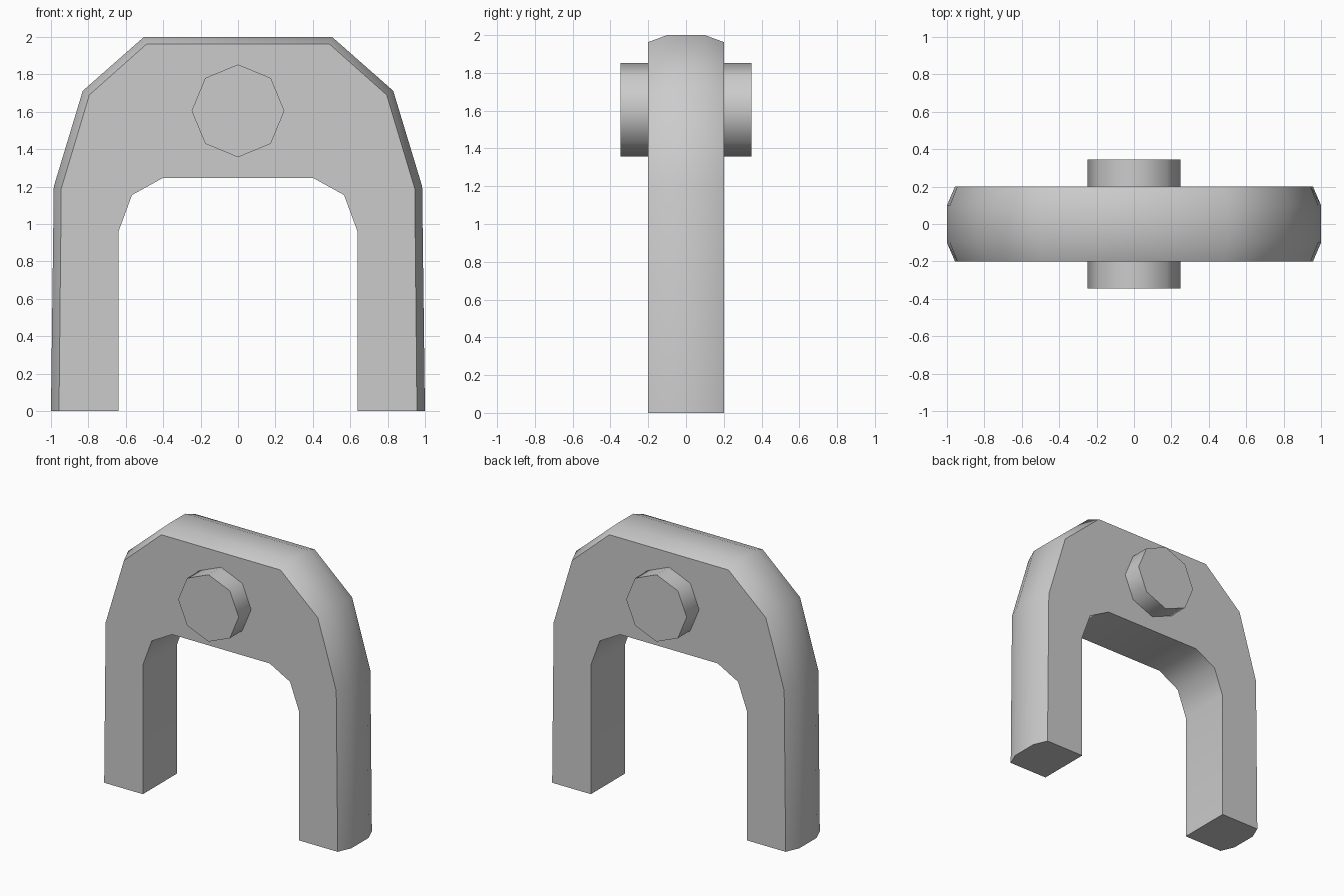
import bpy, bmesh
from math import radians

if "Cube" in bpy.data.objects:
    bpy.data.objects.remove(bpy.data.objects["Cube"])


def smooth(obj):
    bpy.ops.object.select_all(action='DESELECT')
    obj.select_set(True)
    bpy.context.view_layer.objects.active = obj
    bpy.ops.object.shade_smooth_by_angle(angle=radians(50))


# Arch stations, foot to crown: inner edge, outer face edge, outer crest (x, z)
half = [
    ((0.64, 0.0), (0.957, 0.0), (1.0, 0.0)),
    ((0.64, 0.957), (0.945, 1.19), (0.985, 1.20)),
    ((0.567, 1.155), (0.795, 1.69), (0.83, 1.712)),
    ((0.40, 1.247), (0.488, 1.963), (0.503, 2.0)),
]
stations = half + [tuple((-x, z) for x, z in s) for s in reversed(half)]

# Arch: sweep the chamfered cross-section through the stations
bm = bmesh.new()
rings = []
for inner, face, crest in stations:
    section = [(inner, -0.2), (face, -0.2), (crest, -0.1),
               (crest, 0.1), (face, 0.2), (inner, 0.2)]
    rings.append([bm.verts.new((p[0], y, p[1])) for p, y in section])
for a, b in zip(rings, rings[1:]):
    for i in range(6):
        j = (i + 1) % 6
        bm.faces.new((a[i], a[j], b[j], b[i]))
bm.faces.new(rings[0])
bm.faces.new(rings[-1][::-1])
bmesh.ops.recalc_face_normals(bm, faces=bm.faces[:])
mesh = bpy.data.meshes.new("arch_body")
bm.to_mesh(mesh)
bm.free()
arch = bpy.data.objects.new("arch_body", mesh)
bpy.context.collection.objects.link(arch)
smooth(arch)

# Octagonal pin through the crown
bpy.ops.mesh.primitive_cylinder_add(vertices=8, radius=0.248, depth=0.692,
                                    location=(0, 0, 1.605),
                                    rotation=(radians(90), 0, 0))
pin = bpy.context.object
pin.name = "cross_pin"
smooth(pin)
